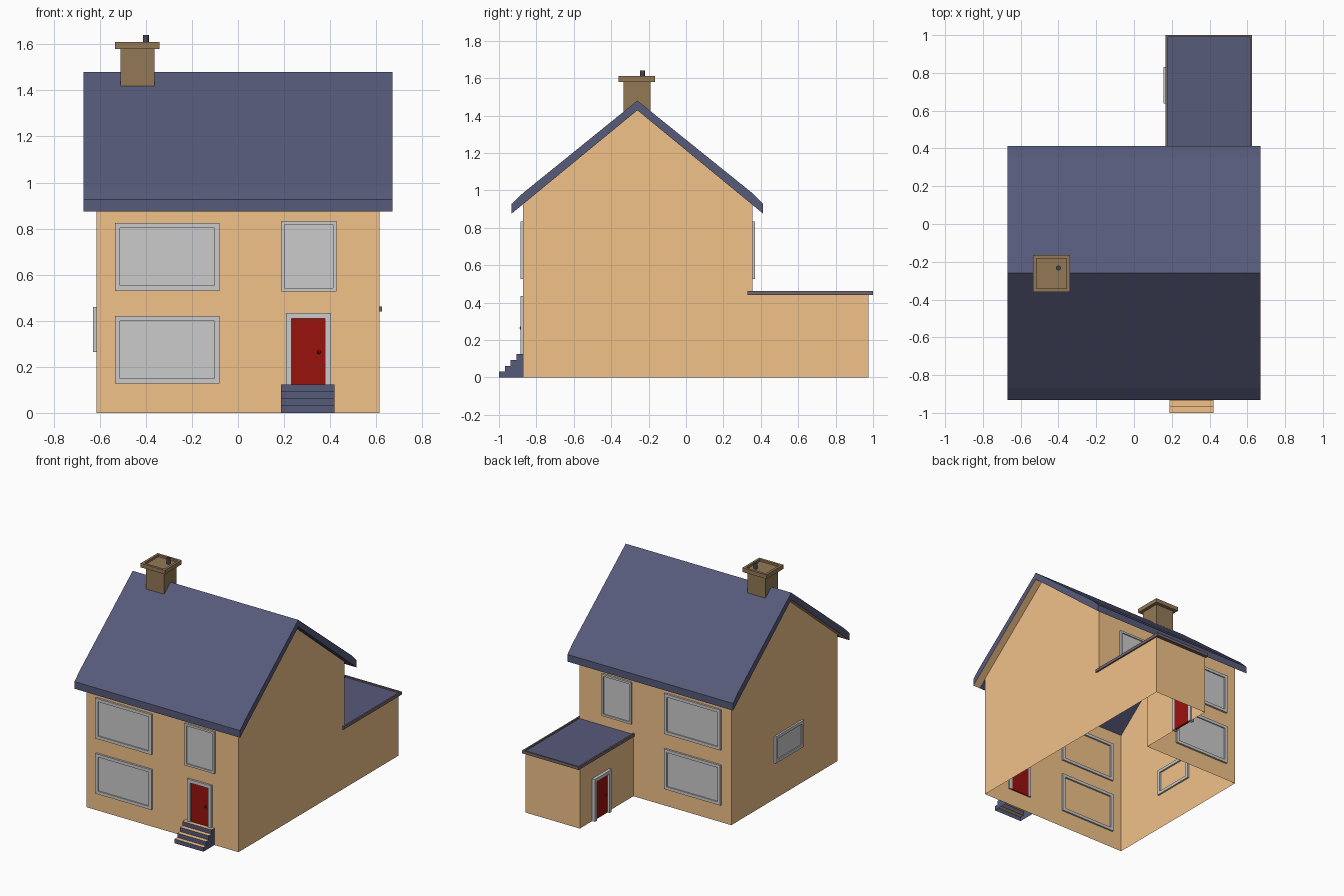
import bpy, bmesh
from mathutils import Vector

if "Cube" in bpy.data.objects:
    bpy.data.objects.remove(bpy.data.objects["Cube"])


def material(name, r, g, b):
    m = bpy.data.materials.new(name)
    m.diffuse_color = (r, g, b, 1)
    m.use_nodes = True
    m.node_tree.nodes["Principled BSDF"].inputs["Base Color"].default_value = m.diffuse_color
    return m


TAN = material("render_tan", 0.88, 0.54, 0.25)
SLATE = material("slate", 0.095, 0.103, 0.195)
BRICK = material("brick_brown", 0.29, 0.19, 0.09)
TRIM = material("roof_trim", 0.17, 0.13, 0.15)
RED = material("door_red", 0.32, 0.006, 0.004)
DARK = material("dark_metal", 0.06, 0.06, 0.08)
GREY = None  # plain grey parts need no material


def finish(bm, name, *mats):
    bmesh.ops.remove_doubles(bm, verts=bm.verts, dist=1e-5)
    bmesh.ops.recalc_face_normals(bm, faces=bm.faces)
    me = bpy.data.meshes.new(name)
    bm.to_mesh(me)
    bm.free()
    for m in mats:
        if m:
            me.materials.append(m)
    ob = bpy.data.objects.new(name, me)
    bpy.context.collection.objects.link(ob)
    return ob


def add_box(bm, a, b):
    a, b = Vector(a), Vector(b)
    size = b - a
    vs = bmesh.ops.create_cube(bm, size=1)["verts"]
    for v in vs:
        v.co = (a + b) / 2 + Vector([v.co[i] * size[i] for i in range(3)])


def box(name, a, b, mat):
    bm = bmesh.new()
    add_box(bm, a, b)
    return finish(bm, name, mat)


def tray(name, a, b, rim, depth, *mats):
    """Slab with a raised rim round a sunken top panel."""
    bm = bmesh.new()
    add_box(bm, a, b)
    bm.normal_update()
    top = max(bm.faces, key=lambda f: f.normal.z)
    bmesh.ops.inset_region(bm, faces=[top], thickness=rim)
    new = bmesh.ops.extrude_discrete_faces(bm, faces=[top])["faces"][0]
    for v in new.verts:
        v.co.z -= depth
    new.material_index = len(mats) - 1
    return finish(bm, name, *mats)


# Wall planes and levels
W, FRONT, BACK, RIDGE = 0.615, -0.872, 0.355, -0.26
EAVE, APEX = 0.93, 1.428
AX, AY, AZ = 0.177, 0.975, 0.44

# House walls: thin shell, open underneath, back wall open into the annex
bm = bmesh.new()
outlines = [
    [(-W, FRONT, 0), (W, FRONT, 0), (W, FRONT, EAVE), (-W, FRONT, EAVE)],
    [(-W, FRONT, 0), (-W, FRONT, EAVE), (-W, RIDGE, APEX), (-W, BACK, EAVE), (-W, BACK, 0)],
    [(W, FRONT, 0), (W, AY, 0), (W, AY, AZ), (W, BACK, AZ), (W, BACK, EAVE),
     (W, RIDGE, APEX), (W, FRONT, EAVE)],
    [(-W, BACK, 0), (-W, BACK, EAVE), (W, BACK, EAVE), (W, BACK, AZ), (AX, BACK, AZ), (AX, BACK, 0)],
    [(AX, BACK, 0), (AX, BACK, AZ), (AX, AY, AZ), (AX, AY, 0)],
    [(AX, AY, 0), (AX, AY, AZ), (W, AY, AZ), (W, AY, 0)],
]
for o in outlines:
    bm.faces.new([bm.verts.new(p) for p in o])
finish(bm, "house_walls", TAN)

# Pitched roof: profile swept along x, front verge soffits in wall colour
profile = [(-0.933, 0.875), (-0.933, 0.927), (FRONT, 0.985), (RIDGE, 1.48), (BACK, 0.985),
           (0.413, 0.927), (0.413, 0.875), (RIDGE, APEX)]
bm = bmesh.new()
rings = [[bm.verts.new((x, y, z)) for y, z in profile] for x in (-0.67, -W, W, 0.67)]
n = len(profile)
for k in range(3):
    for i in range(n):
        j = (i + 1) % n
        f = bm.faces.new((rings[k][i], rings[k][j], rings[k + 1][j], rings[k + 1][i]))
        if i == n - 1 and k != 1:
            f.material_index = 1
for r in (rings[0], rings[3]):
    bm.faces.new((r[0], r[1], r[2], r[3], r[7]))
    bm.faces.new((r[3], r[4], r[5], r[6], r[7]))
finish(bm, "main_roof", SLATE, TAN)

# Annex flat roof
tray("annex_roof", (0.168, 0.33, AZ), (0.625, 1.0, 0.462), 0.016, 0.01, TRIM, SLATE)

# Chimney: stack, rimmed cap and pot
box("chimney_stack", (-0.51, -0.335, 1.40), (-0.363, -0.19, 1.585), BRICK)
tray("chimney_cap", (-0.535, -0.36, 1.58), (-0.34, -0.165, 1.61), 0.025, 0.015, BRICK)
bm = bmesh.new()
bmesh.ops.create_cone(bm, cap_ends=True, segments=16, radius1=0.013, radius2=0.013, depth=0.045)
bmesh.ops.translate(bm, verts=bm.verts, vec=(-0.40, -0.233, 1.6175))
finish(bm, "chimney_pot", DARK)

# Front steps: stair profile swept along x, slate risers and light treads
stairs = [(-1, 0)]
for i in range(4):
    y = -1 + i * 0.031
    stairs += [(y, (i + 1) * 0.031), (y + 0.031 if i < 3 else FRONT, (i + 1) * 0.031)]
stairs.append((FRONT, 0))
bm = bmesh.new()
left, right = [[bm.verts.new((x, y, z)) for y, z in stairs] for x in (0.187, 0.42)]
bm.faces.new(left)
bm.faces.new(right)
for i in range(len(stairs) - 2):
    f = bm.faces.new((left[i], left[i + 1], right[i + 1], right[i]))
    f.material_index = i % 2
finish(bm, "front_steps", SLATE, TAN)


# Wall mappings: along the wall u, outwards d, up z
def on_front(u, d, z): return (u, FRONT - d, z)
def on_back(u, d, z): return (u, BACK + d, z)
def on_left(u, d, z): return (-W - d, u, z)
def on_annex(u, d, z): return (AX - d, u, z)


def wall_box(bm, wall, u0, u1, d0, d1, z0, z1):
    p, q = wall(u0, d0, z0), wall(u1, d1, z1)
    add_box(bm, [min(s) for s in zip(p, q)], [max(s) for s in zip(p, q)])


def frame(name, wall, u0, u1, z0, z1, t, sill=True, hi=0.014):
    bm = bmesh.new()
    lo = -0.012
    foot = z0 + t if sill else z0
    wall_box(bm, wall, u0, u0 + t, lo, hi, foot, z1 - t)
    wall_box(bm, wall, u1 - t, u1, lo, hi, foot, z1 - t)
    wall_box(bm, wall, u0, u1, lo, hi, z1 - t, z1)
    if sill:
        wall_box(bm, wall, u0, u1, lo, hi, z0, z0 + t)
    finish(bm, name, GREY)


def window(name, wall, u0, u1, z0, z1, t=0.022):
    frame(name + "_frame", wall, u0, u1, z0, z1, t)
    bm = bmesh.new()
    a, b, c, d = u0 + t, u1 - t, z0 + t, z1 - t
    bm.faces.new([bm.verts.new(wall(u, 0.006, z)) for u, z in ((a, c), (b, c), (b, d), (a, d))])
    finish(bm, name + "_glass", GREY)


def door(name, wall, u0, z0, knob_u, hi):
    frame(name + "_frame", wall, u0, u0 + 0.195, z0, z0 + 0.31, 0.025, sill=False, hi=hi)
    bm = bmesh.new()
    wall_box(bm, wall, u0 + 0.025, u0 + 0.17, -0.010, 0.006, z0, z0 + 0.285)
    finish(bm, name + "_panel", RED)
    bm = bmesh.new()
    bmesh.ops.create_icosphere(bm, subdivisions=2, radius=0.009)
    bmesh.ops.translate(bm, verts=bm.verts, vec=wall(knob_u, 0.009, z0 + 0.14))
    finish(bm, name + "_knob", RED)


# Windows: the same three on front and back, one small on the left wall
for side, wall in (("front", on_front), ("back", on_back)):
    window(side + "_upper_window", wall, -0.535, -0.08, 0.53, 0.825)
    window(side + "_lower_window", wall, -0.535, -0.08, 0.127, 0.42)
    window(side + "_small_window", wall, 0.187, 0.427, 0.527, 0.833, 0.015)
window("left_window", on_left, -0.465, -0.14, 0.265, 0.46)

# Doors
door("front_door", on_front, 0.208, 0.124, 0.352, 0.014)
door("annex_door", on_annex, 0.637, 0.0, 0.685, 0.022)
